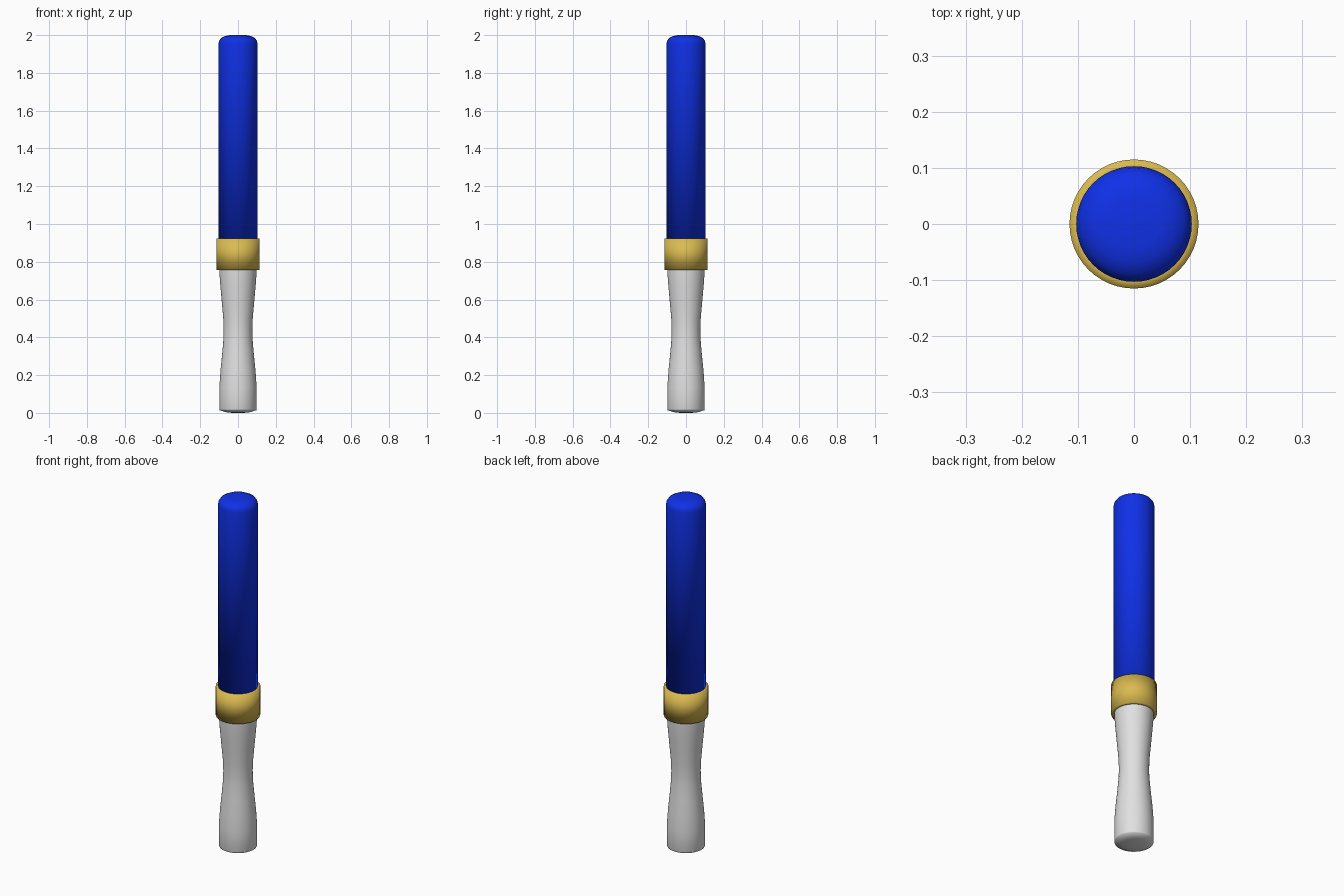
import bpy
import bmesh
import math

cube = bpy.data.objects.get("Cube")
if cube:
    bpy.data.objects.remove(cube)

SIDES = 48


def material(name, colour, roughness=0.5):
    mat = bpy.data.materials.new(name)
    mat.use_nodes = True
    mat.diffuse_color = (*colour, 1)
    bsdf = mat.node_tree.nodes["Principled BSDF"]
    bsdf.inputs["Base Color"].default_value = (*colour, 1)
    bsdf.inputs["Roughness"].default_value = roughness
    return mat


def lathe(name, profile, mat, closed=False):
    """Turn a (radius, height) profile, listed from bottom to top, around z."""
    bm = bmesh.new()
    rings = []
    for radius, z in profile:
        ring = []
        for i in range(SIDES):
            a = math.tau * i / SIDES
            ring.append(bm.verts.new((radius * math.cos(a), radius * math.sin(a), z)))
        rings.append(ring)
    pairs = list(zip(rings, rings[1:]))
    if closed:
        pairs.append((rings[-1], rings[0]))
    for low, high in pairs:
        for i in range(SIDES):
            j = (i + 1) % SIDES
            bm.faces.new((low[i], low[j], high[j], high[i]))
    if not closed:
        bm.faces.new(rings[0][::-1])
        bm.faces.new(rings[-1])
    for face in bm.faces:
        face.smooth = True
    bmesh.ops.recalc_face_normals(bm, faces=bm.faces)
    mesh = bpy.data.meshes.new(name)
    bm.to_mesh(mesh)
    bm.free()
    mesh.materials.append(mat)
    obj = bpy.data.objects.new(name, mesh)
    bpy.context.collection.objects.link(obj)
    return obj


blue = material("deep blue", (0.005, 0.03, 0.8))
gold = material("gold", (0.7, 0.49, 0.08))
grey = material("light grey", (0.75, 0.75, 0.75))

# Waisted grip with a shallow domed base
lathe("handle", [
    (0.03, 0.0), (0.06, 0.003), (0.097, 0.014), (0.099, 0.02),
    (0.099, 0.13), (0.093, 0.22), (0.084, 0.31), (0.077, 0.39),
    (0.076, 0.44), (0.078, 0.5), (0.086, 0.59), (0.094, 0.68),
    (0.099, 0.75), (0.099, 0.78)], grey)

# Collar joining grip and tube
lathe("collar", [
    (0.09, 0.757), (0.115, 0.757), (0.115, 0.922), (0.09, 0.922)],
    gold, closed=True)

# Long tube with a rounded tip
lathe("tube", [
    (0.102, 0.9), (0.103, 1.955), (0.1, 1.97), (0.09, 1.984),
    (0.07, 1.995), (0.045, 2.0)], blue)
